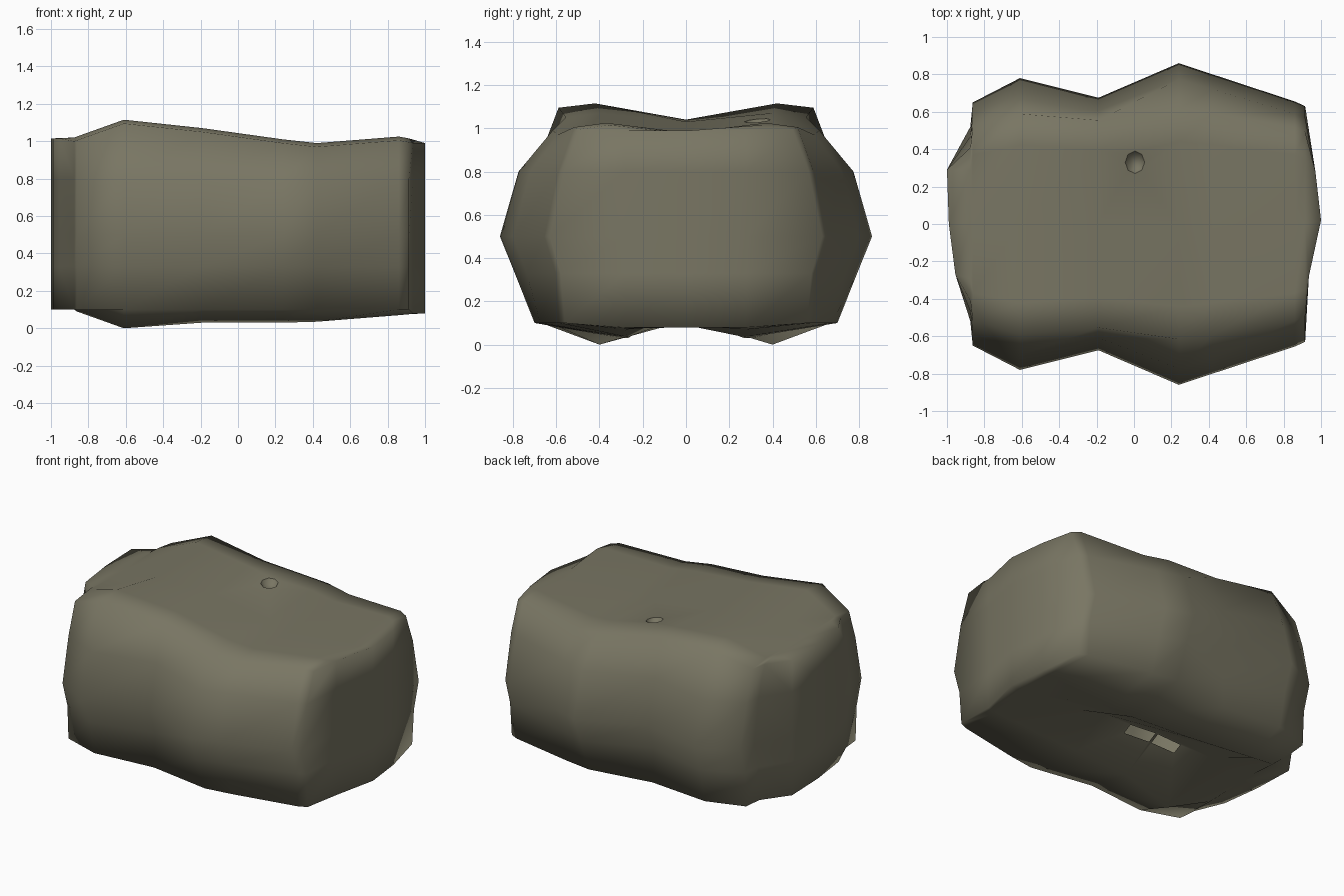
import bpy, bmesh, math

if "Cube" in bpy.data.objects:
    bpy.data.objects.remove(bpy.data.objects["Cube"])

mat = bpy.data.materials.new("olive grey")
mat.diffuse_color = (0.19, 0.18, 0.125, 1)
mat.use_nodes = True
mat.node_tree.nodes["Principled BSDF"].inputs["Base Color"].default_value = mat.diffuse_color

# stations along x: x, half width, rim half width, top centre z, top shoulder z,
# underside ridge y, underside ridge z, underside groove z
STATIONS = [
    (-0.875, 0.52, 0.53, 1.01, 1.02, 0.27, 0.10, 0.11),
    (-0.862, 0.65, 0.67, 1.01, 1.025, 0.30, 0.09, 0.11),
    (-0.61, 0.78, 0.765, 1.04, 1.115, 0.40, 0.00, 0.18),
    (-0.19, 0.675, 0.72, 1.03, 1.07, 0.30, 0.03, 0.20),
    (0.24, 0.86, 0.80, 0.975, 1.01, 0.27, 0.03, 0.17),
    (0.42, 0.80, 0.77, 0.96, 0.99, 0.27, 0.035, 0.13),
    (0.86, 0.655, 0.67, 0.98, 1.025, 0.28, 0.07, 0.09),
    (0.915, 0.63, 0.64, 0.975, 1.015, 0.28, 0.075, 0.09),
]


def section(w, wr, zc, zt, yb, zb, zg):
    """Half profile mirrored into a closed y-z loop of 16 points."""
    half = [(0.55 * wr, zt), (0.77 * wr, zt - 0.02), (0.9 * w, 0.80),
            (w, 0.50), (0.92 * w, 0.33), (0.875 * wr, 0.10), (yb, zb)]
    return ([(0, zc)] + half + [(0, zg)] +
            [(-y, z) for y, z in reversed(half)])


bm = bmesh.new()

# lumpy body lofted through the stations
rings = [[bm.verts.new((s[0], y, z)) for y, z in section(*s[1:])]
         for s in STATIONS]
n = 16
panels = {}
for s, (a, b) in enumerate(zip(rings, rings[1:])):
    for i in range(n):
        j = (i + 1) % n
        panels[s, i] = bm.faces.new((a[i], b[i], b[j], a[j]))


def end_cap(ring, columns, ztop, zlow):
    """Bulging end wall: three inner columns (x, y) between the ring's sides."""
    rows = []
    for r in range(2, 7):
        left, right = ring[r], ring[n - r]
        z = {2: ztop, 6: zlow}.get(r, left.co.z)
        rows.append([left] + [bm.verts.new((x, y, z)) for x, y in columns] + [right])
    rows.insert(0, [ring[k] for k in (2, 1, 0, 15, 14)])
    rows.append([ring[k] for k in (6, 7, 8, 9, 10)])
    for p, q in zip(rows, rows[1:]):
        for c in range(4):
            loop = []
            for v in (p[c], p[c + 1], q[c + 1], q[c]):
                if v not in loop:
                    loop.append(v)
            bm.faces.new(loop)


end_cap(rings[0], [(-1.0, 0.29), (-0.99, 0.0), (-0.955, -0.27)], 1.015, 0.10)
end_cap(rings[-1], [(0.97, 0.28), (1.0, 0.02), (0.935, -0.28)], 0.99, 0.08)


def cut_opening(face, points):
    """Replace a panel by one with an opening; returns the opening's rim."""
    outer = list(face.edges)
    a, b, c, d = [v.co.copy() for v in face.verts]

    def height(x, y):
        u = (x - a.x) / (b.x - a.x)
        y0, y1 = a.y + u * (b.y - a.y), d.y + u * (c.y - d.y)
        t = (y - y0) / (y1 - y0)
        return (a.z + u * (b.z - a.z)) * (1 - t) + (d.z + u * (c.z - d.z)) * t

    bm.faces.remove(face)
    rim = [bm.verts.new((x, y, height(x, y))) for x, y in points]
    inner = [bm.edges.new((rim[k], rim[(k + 1) % len(rim)]))
             for k in range(len(rim))]
    bmesh.ops.triangle_fill(bm, edges=outer + inner, use_beauty=True)
    # clear any fill left inside the opening
    for f in list(bm.faces):
        if all(v in rim for v in f.verts):
            bm.faces.remove(f)
    return rim, inner


# small round pit in the top
CX, CY = 0.005, 0.33
ts = [math.tau * k / 8 for k in range(8)]
rim, rim_edges = cut_opening(
    panels[3, 0],
    [(CX + 0.052 * math.cos(t), CY + 0.06 * math.sin(t)) for t in ts])
low = [bm.verts.new((CX + (v.co.x - CX) * 0.6, CY + (v.co.y - CY) * 0.6,
                     v.co.z - 0.03)) for v in rim]
for k in range(8):
    m = (k + 1) % 8
    bm.faces.new((rim[k], rim[m], low[m], low[k]))
bm.faces.new(low)

# narrow gap in the underside groove
for s, x0, x1 in ((2, -0.38, -0.2), (3, -0.18, 0.02)):
    cut_opening(panels[s, 8], [(x0, -0.07), (x1, -0.07), (x1, -0.01), (x0, -0.01)])

bmesh.ops.recalc_face_normals(bm, faces=bm.faces)
for f in bm.faces:
    f.smooth = True
for e in rim_edges:
    e.smooth = False

mesh = bpy.data.meshes.new("lumpy_block")
bm.to_mesh(mesh)
bm.free()
mesh.materials.append(mat)
obj = bpy.data.objects.new("lumpy_block", mesh)
bpy.context.collection.objects.link(obj)
